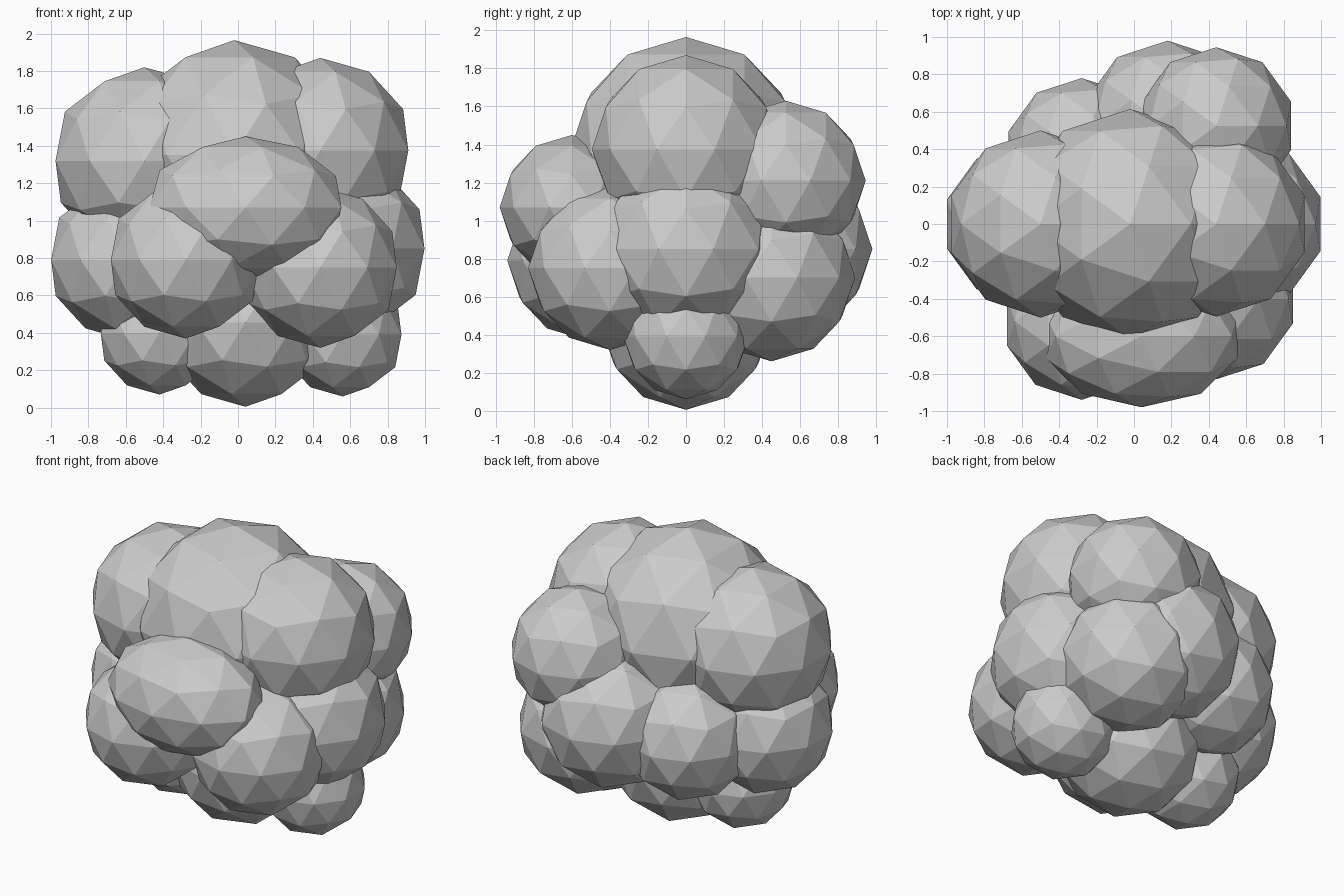
import bpy

cube = bpy.data.objects.get("Cube")
if cube:
    bpy.data.objects.remove(cube, do_unlink=True)

# One plain grey for the whole cluster
grey = bpy.data.materials.new("light grey")
grey.use_nodes = True
colour = (0.6, 0.6, 0.6, 1)
grey.diffuse_color = colour
grey.node_tree.nodes["Principled BSDF"].inputs["Base Color"].default_value = colour


def lobe(name, centre, radius, stretch=1.0):
    """Faceted ball, optionally stretched sideways."""
    bpy.ops.mesh.primitive_ico_sphere_add(subdivisions=2, radius=radius, location=centre)
    ob = bpy.context.object
    ob.name = name
    ob.scale.x = stretch
    ob.data.materials.append(grey)
    bpy.ops.object.shade_flat()


# Upper row
lobe("top_lobe", (-0.02, 0, 1.35), 0.615)
lobe("upper_left_lobe", (0.44, 0, 1.375), 0.495)
lobe("upper_right_lobe", (-0.5, 0, 1.32), 0.5)

# Upper front and back
lobe("upper_front_lobe", (0.04, -0.6, 1.07), 0.38, 1.42)
lobe("upper_back_lobe", (0.44, 0.525, 1.21), 0.42)

# Middle ring
lobe("middle_left_lobe", (0.55, 0, 0.85), 0.47)
lobe("middle_right_lobe", (-0.59, 0, 0.79), 0.43)
lobe("front_right_lobe", (-0.28, -0.52, 0.79), 0.42)
lobe("front_left_lobe", (0.44, -0.4, 0.75), 0.43)
lobe("back_right_lobe", (-0.28, 0.37, 0.78), 0.41)
lobe("back_left_lobe", (0.41, 0.45, 0.7), 0.44)
lobe("back_centre_lobe", (0.18, 0.52, 0.85), 0.46)

# Lower row
lobe("bottom_lobe", (0.04, 0, 0.455), 0.45)
lobe("lower_left_lobe", (0.56, 0, 0.39), 0.33)
lobe("lower_right_lobe", (-0.42, 0, 0.4), 0.33)
